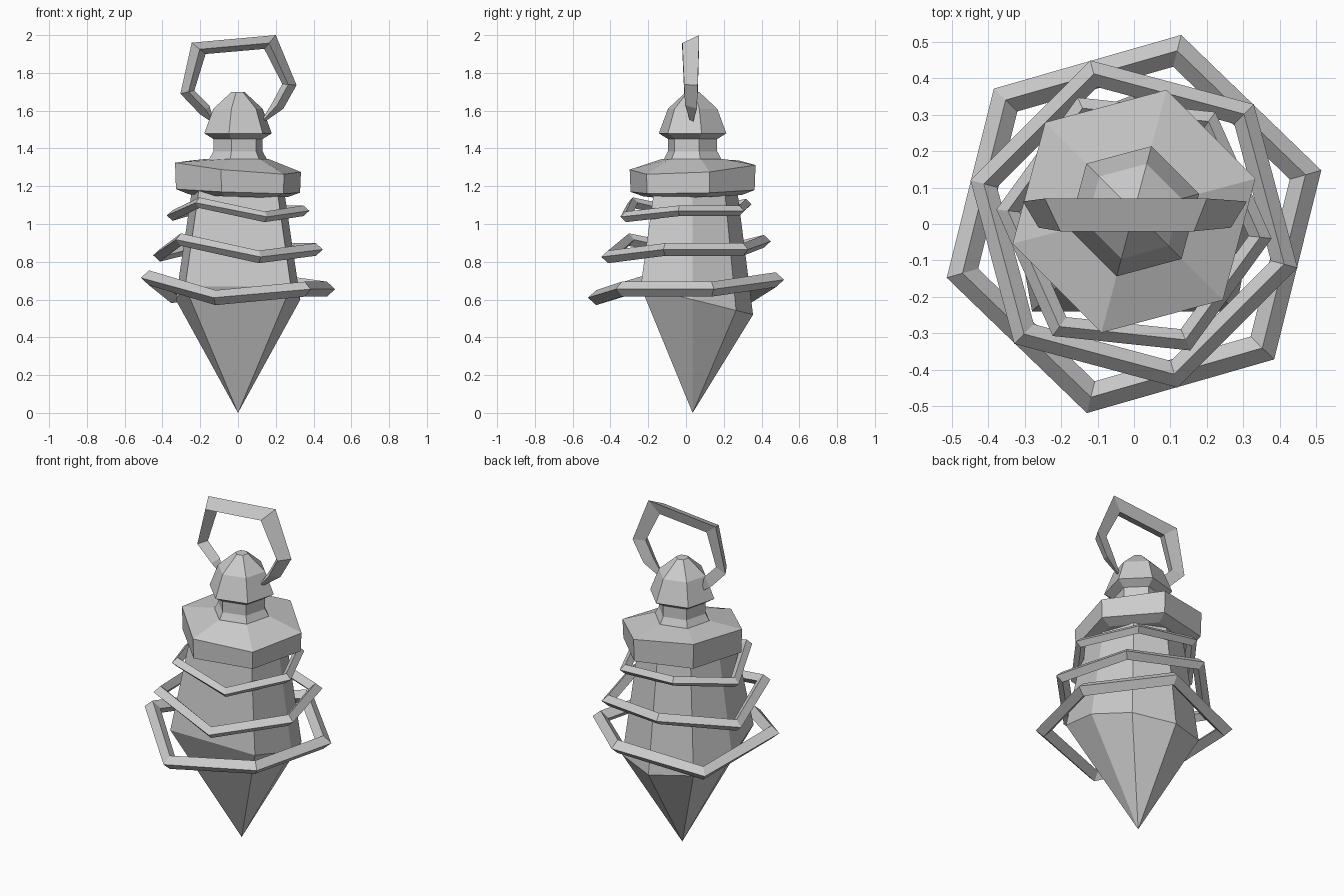
import bpy, bmesh
from math import cos, sin, radians
from mathutils import Vector

old = bpy.data.objects.get("Cube")
if old:
    bpy.data.objects.remove(old, do_unlink=True)

AXIS_Y = 0.035   # the body's axis sits slightly back

stone = bpy.data.materials.new("grey_stone")
stone.use_nodes = True
GREY = (0.6, 0.6, 0.6, 1)
stone.diffuse_color = GREY
bsdf = next(n for n in stone.node_tree.nodes if n.type == "BSDF_PRINCIPLED")
bsdf.inputs["Base Color"].default_value = GREY


def loft(name, loops, closed=False):
    """Skin a series of equal-length loops, capping the ends or joining them."""
    bm = bmesh.new()
    rows = [[bm.verts.new(p) for p in loop] for loop in loops]
    n = len(rows[0])
    pairs = list(zip(rows, rows[1:]))
    if closed:
        pairs.append((rows[-1], rows[0]))
    for a, b in pairs:
        for i in range(n):
            j = (i + 1) % n
            bm.faces.new((a[i], a[j], b[j], b[i]))
    if not closed:
        bm.faces.new(rows[0])
        bm.faces.new(rows[-1])
    bmesh.ops.remove_doubles(bm, verts=bm.verts, dist=0.0005)
    bmesh.ops.recalc_face_normals(bm, faces=bm.faces)
    mesh = bpy.data.meshes.new(name)
    bm.to_mesh(mesh)
    bm.free()
    mesh.materials.append(stone)
    obj = bpy.data.objects.new(name, mesh)
    bpy.context.collection.objects.link(obj)
    return obj


def hexagon(r, z, tilt=0.0):
    """Six-sided loop on the body axis, optionally leaning."""
    pts = []
    for k in range(6):
        a = radians(15 + 60 * k)
        x, y = r * cos(a), r * sin(a)
        pts.append((x, y + AXIS_Y, z + tilt * (0.6 * y - 0.9 * x)))
    return pts


# Tapered body: broad flat front, faceted back, slanted lower rim
half = [(0.28, -0.275), (0.33, 0.0), (0.235, 0.23)]
plan = half + [(0, 0.32)] + [(-x, y) for x, y in reversed(half)]


def body_loop(scale, z, slant=0.0):
    return [(x * scale, y * scale + AXIS_Y, z - slant * y) for x, y in plan]


rim = body_loop(1, 0.6, 0.25)
loft("tapered_body", [rim, body_loop(0.73, 1.2)])
loft("pointed_base", [body_loop(0.0001, 0), rim])

# Leaning collar
loft("collar", [hexagon(0.27, 1.15, 0.04), hexagon(0.34, 1.175, 0.04),
                hexagon(0.345, 1.3, 0.1), hexagon(0.165, 1.345)])

# Neck and capped head
loft("neck", [hexagon(r, z) for r, z in
              ((0.165, 1.33), (0.135, 1.385), (0.135, 1.46))])
loft("head", [hexagon(r, z) for r, z in
              ((0.135, 1.45), (0.185, 1.48), (0.135, 1.61), (0.035, 1.7))])

# Three warped six-sided bands with a diamond section
WARP = (0.05, 0.0, 0.0, -0.045, 0.06, -0.035)


def band(name, radius, height, turn, thick):
    loops = []
    for k, dz in enumerate(WARP):
        a = radians(turn - 60 * k)
        out = Vector((cos(a), sin(a), 0))
        mid = out * (radius - thick) + Vector((0, 0, height + dz * radius / 0.535))
        up = Vector((0, 0, thick * 0.88))
        loops.append([mid + out * thick, mid + up, mid - out * thick, mid - up])
    loft(name, loops, closed=True)


band("lower_band", 0.535, 0.655, 76, 0.045)
band("middle_band", 0.465, 0.865, 105, 0.038)
band("upper_band", 0.38, 1.07, 114, 0.032)

# Open hanging loop with a three-edged section, narrowing to its ends
path = [(-0.14, 1.54, 0.2), (-0.2, 1.58, 0.7), (-0.305, 1.69, 0.8), (-0.245, 1.96, 1),
        (0.2, 2.0, 1), (0.31, 1.735, 0.8), (0.24, 1.61, 0.7), (0.14, 1.54, 0.2)]
centre = Vector((0, 0, 1.76))
loops = []
for x, z, w in path:
    outer = Vector((x, 0, z))
    inward = (centre - outer).normalized()
    loops.append([outer + Vector((0, 0.03 + 0.04 * w, 0)),
                  outer + inward * 0.055 * w + Vector((0, 0.03 - 0.05 * w, 0)),
                  outer + inward * 0.095 * w + Vector((0, 0.03 + 0.02 * w, 0))])
loft("hanging_loop", loops)
